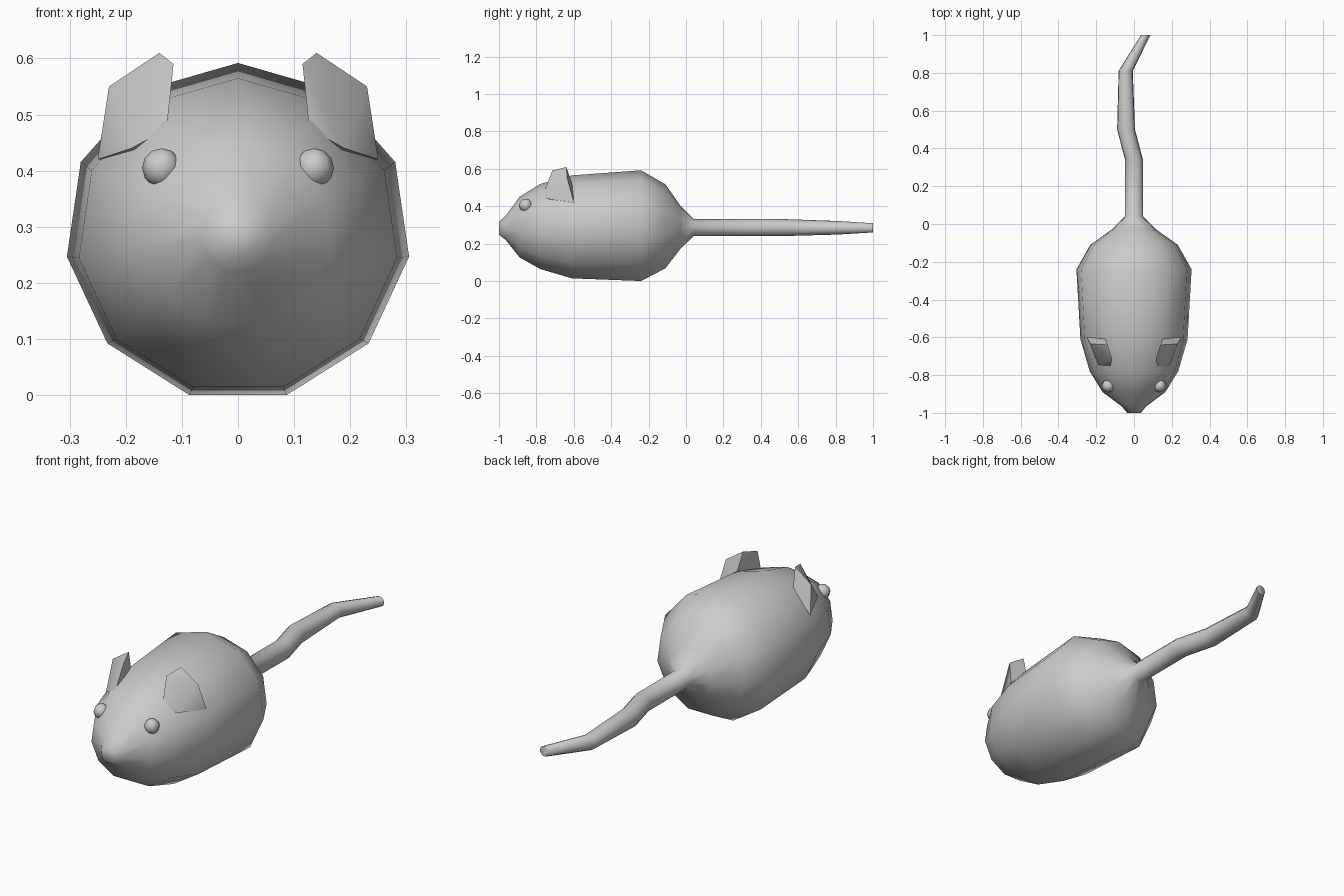
import bpy, bmesh, math

if "Cube" in bpy.data.objects:
    bpy.data.objects.remove(bpy.data.objects["Cube"])

SIDES = 11


def finish(bm, name, angle):
    bmesh.ops.recalc_face_normals(bm, faces=bm.faces[:])
    mesh = bpy.data.meshes.new(name)
    bm.to_mesh(mesh)
    bm.free()
    ob = bpy.data.objects.new(name, mesh)
    bpy.context.collection.objects.link(ob)
    bpy.ops.object.select_all(action='DESELECT')
    ob.select_set(True)
    bpy.context.view_layer.objects.active = ob
    bpy.ops.object.shade_smooth_by_angle(angle=math.radians(angle))
    return ob


# body and tail: one loft of eleven-sided rings (x, y, z, radius)
rings = [
    (0, -1.0, .282, .036), (0, -.965, .283, .065), (0, -.89, .285, .165),
    (0, -.78, .287, .232), (0, -.61, .284, .281), (0, -.24, .29, .302),
    (0, -.11, .288, .229), (0, -.03, .285, .118), (0, .04, .285, .047),
    (0, .34, .285, .047), (-.042, .5, .285, .047),
    (-.044, .81, .284, .037), (.062, 1.0, .284, .025),
]
bm = bmesh.new()
loops = []
for x, y, z, r in rings:
    loop = []
    for i in range(SIDES):
        a = math.pi / 2 + 2 * math.pi * i / SIDES
        loop.append(bm.verts.new((x + 1.02 * r * math.cos(a), y, z + r * math.sin(a))))
    loops.append(loop)
for p, q in zip(loops, loops[1:]):
    for i in range(SIDES):
        j = (i + 1) % SIDES
        bm.faces.new((p[i], p[j], q[j], q[i]))
bm.faces.new(loops[0])
bm.faces.new(loops[-1])
finish(bm, "body_and_tail", 70)

# ears: wedge hulls with a slanted front, rooted in the body
ear = [
    (.127, -.76, .475), (.115, -.715, .59), (.14, -.64, .61), (.23, -.635, .55),
    (.25, -.60, .42), (.152, -.605, .51), (.19, -.745, .44), (.15, -.65, .42),
]
for side, s in (("right", 1), ("left", -1)):
    bm = bmesh.new()
    for x, y, z in ear:
        bm.verts.new((s * x, y, z))
    hull = bmesh.ops.convex_hull(bm, input=bm.verts[:])
    loose = [v for v in bm.verts if not v.link_faces]
    bmesh.ops.delete(bm, geom=loose, context='VERTS')
    finish(bm, side + "_ear", 45)

    # eyes: small low-poly balls
    bm = bmesh.new()
    bmesh.ops.create_uvsphere(bm, u_segments=8, v_segments=6, radius=.035)
    bmesh.ops.translate(bm, verts=bm.verts[:], vec=(s * .136, -.857, .405))
    finish(bm, side + "_eye", 70)
